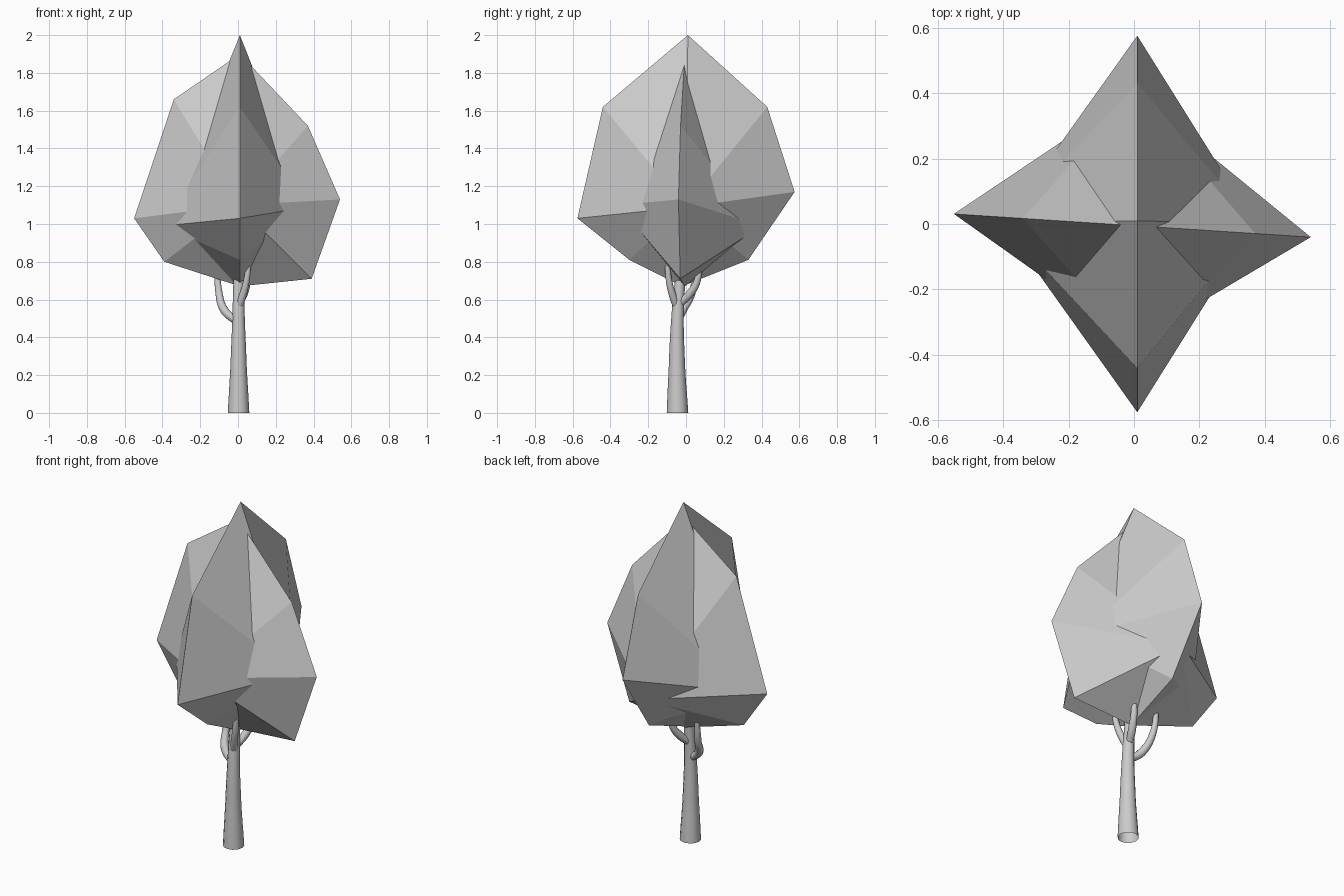
import bpy

cube = bpy.data.objects.get("Cube")
if cube:
    bpy.data.objects.remove(cube, do_unlink=True)


def material(name, colour):
    mat = bpy.data.materials.new(name)
    mat.use_nodes = True
    mat.diffuse_color = colour
    mat.node_tree.nodes["Principled BSDF"].inputs["Base Color"].default_value = colour
    return mat


grey = material("plain grey", (0.6, 0.6, 0.6, 1))


def leaf_blade(name, rim, peaks):
    """A faceted lens: a rim polygon joined to a peak on either side."""
    n = len(rim)
    faces = []
    for i in range(n):
        j = (i + 1) % n
        faces += [(i, j, n), (j, i, n + 1)]
    mesh = bpy.data.meshes.new(name)
    mesh.from_pydata(rim + peaks, [], faces)
    mesh.materials.append(grey)
    obj = bpy.data.objects.new(name, mesh)
    bpy.context.collection.objects.link(obj)
    # Make all normals point outwards
    bpy.context.view_layer.objects.active = obj
    obj.select_set(True)
    bpy.ops.object.mode_set(mode="EDIT")
    bpy.ops.mesh.select_all(action="SELECT")
    bpy.ops.mesh.normals_make_consistent(inside=False)
    bpy.ops.object.mode_set(mode="OBJECT")
    obj.select_set(False)


def limb(name, points):
    """A smooth, open-ended tapering tube through (x, y, z, radius) points."""
    curve = bpy.data.curves.new(name, "CURVE")
    curve.dimensions = "3D"
    curve.bevel_depth = 1
    curve.bevel_resolution = 4
    curve.resolution_u = 6
    spline = curve.splines.new("BEZIER")
    spline.bezier_points.add(len(points) - 1)
    for point, (x, y, z, radius) in zip(spline.bezier_points, points):
        point.co = (x, y, z)
        point.radius = radius
        point.handle_left_type = point.handle_right_type = "AUTO"
    curve.materials.append(grey)
    obj = bpy.data.objects.new(name, curve)
    bpy.context.collection.objects.link(obj)
    bpy.context.view_layer.objects.active = obj
    obj.select_set(True)
    bpy.ops.object.convert(target="MESH")
    bpy.ops.object.shade_smooth()
    bpy.context.object.select_set(False)


# Crown: two crossing faceted blades
long_rim = [(0.01, 2.0), (0.43, 1.62), (0.575, 1.17), (0.33, 0.81),
            (-0.02, 0.67), (-0.3, 0.81), (-0.575, 1.03), (-0.44, 1.62)]
leaf_blade("crown_front_to_back", [(0.01, y, z) for y, z in long_rim],
           [(0.37, 0, 1.09), (-0.4, 0, 0.99)])

wide_rim = [(0.01, 1.9), (0.37, 1.52), (0.54, 1.13), (0.39, 0.71),
            (0.01, 0.67), (-0.39, 0.8), (-0.55, 1.03), (-0.34, 1.66)]
leaf_blade("crown_side_to_side", [(x, -0.065 * x - 0.005, z) for x, z in wide_rim],
           [(0, -0.36, 1.1), (0, 0.4, 0.99)])

# Trunk and branches
limb("trunk", [(0.003, -0.045, 0, 0.057), (0.003, -0.048, 0.25, 0.043),
               (0.003, -0.045, 0.5, 0.033), (0.003, -0.03, 0.72, 0.027)])
limb("right_branch", [(0, -0.045, 0.48, 0.02), (-0.07, -0.02, 0.54, 0.023),
                      (-0.1, 0.03, 0.63, 0.019), (-0.11, 0.06, 0.82, 0.012)])
limb("back_left_branch", [(0, -0.04, 0.57, 0.02), (0.03, 0.02, 0.63, 0.022),
                          (0.05, 0.06, 0.7, 0.018), (0.06, 0.07, 0.82, 0.012)])
limb("front_left_branch", [(0, -0.045, 0.55, 0.02), (0.025, -0.07, 0.62, 0.02),
                           (0.045, -0.09, 0.7, 0.017), (0.06, -0.1, 0.82, 0.012)])
